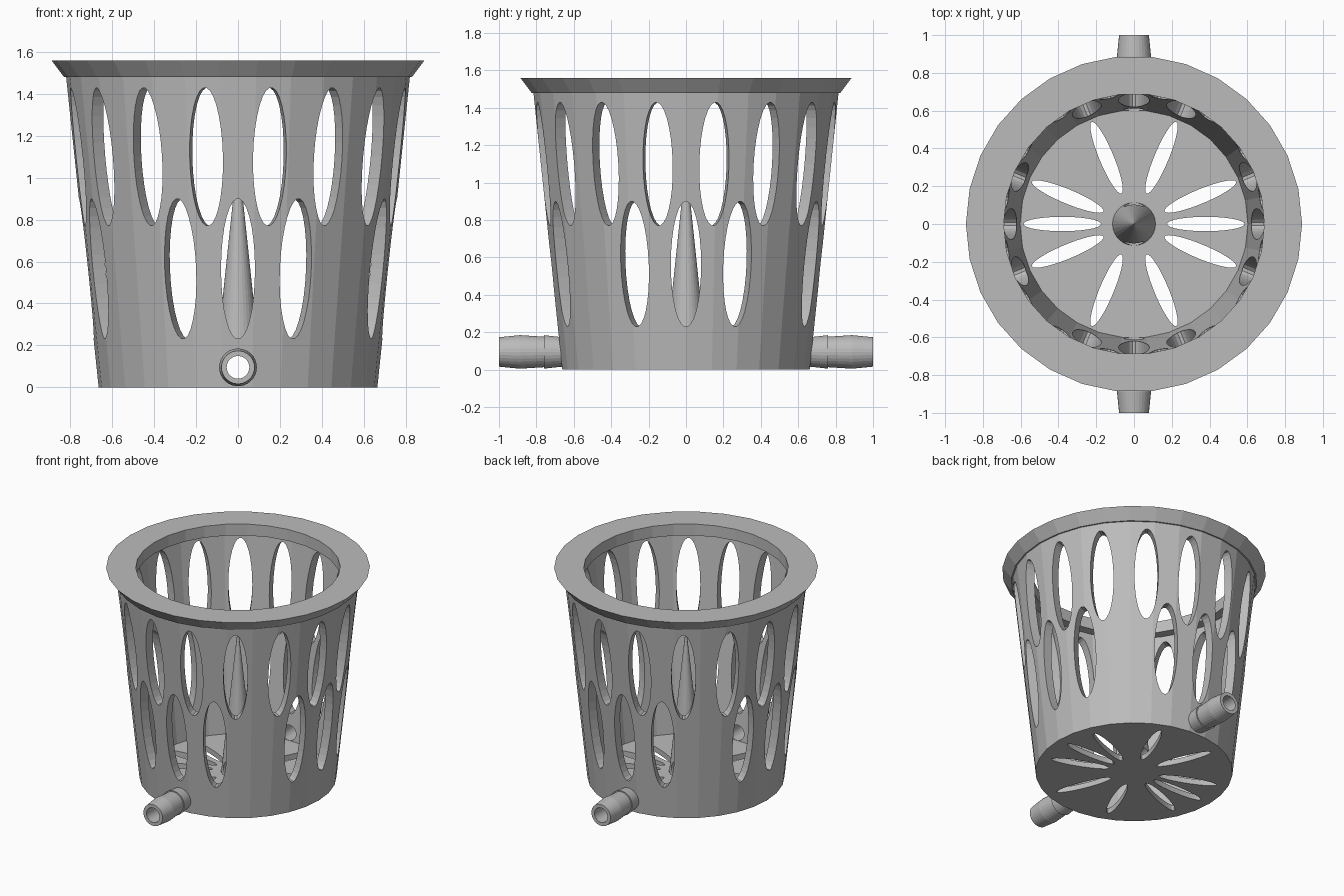
import bpy, bmesh, math
from mathutils import Matrix, Vector

cube = bpy.data.objects.get("Cube")
if cube:
    bpy.data.objects.remove(cube, do_unlink=True)

SIDES = 30
grey = bpy.data.materials.new("plain grey")
grey.use_nodes = True
grey.diffuse_color = (0.5, 0.5, 0.5, 1)
grey.node_tree.nodes["Principled BSDF"].inputs["Base Color"].default_value = (0.5, 0.5, 0.5, 1)


def finish(name, bm):
    """Turn a bmesh into a grey, flat-shaded object."""
    bmesh.ops.remove_doubles(bm, verts=bm.verts, dist=1e-5)
    bmesh.ops.recalc_face_normals(bm, faces=bm.faces)
    mesh = bpy.data.meshes.new(name)
    bm.to_mesh(mesh)
    bm.free()
    mesh.materials.append(grey)
    obj = bpy.data.objects.new(name, mesh)
    bpy.context.collection.objects.link(obj)
    return obj


def lathe(name, profile, matrix=Matrix()):
    """Revolve a closed (radius, height) profile about z."""
    bm = bmesh.new()
    rings = []
    for r, z in profile:
        if r == 0:
            rings.append([bm.verts.new((0, 0, z))] * SIDES)
        else:
            rings.append([bm.verts.new((r * math.cos(a), r * math.sin(a), z))
                          for a in (math.tau * i / SIDES for i in range(SIDES))])
    for lower, upper in zip(rings, rings[1:] + rings[:1]):
        for i in range(SIDES):
            j = (i + 1) % SIDES
            corners = list(dict.fromkeys((lower[i], lower[j], upper[j], upper[i])))
            if len(corners) > 2:
                bm.faces.new(corners)
    bm.transform(matrix)
    return finish(name, bm)


def add_ellipse_prism(bm, centre, axis_u, axis_v, extrude):
    """Elliptical prism: half axes u and v, swept both ways along extrude."""
    loops = []
    for side in (-1, 1):
        loops.append([bm.verts.new(centre + axis_u * math.cos(t) + axis_v * math.sin(t) + extrude * side)
                      for t in (math.tau * i / SIDES for i in range(SIDES))])
    bm.faces.new(loops[0])
    bm.faces.new(loops[1])
    for i in range(SIDES):
        j = (i + 1) % SIDES
        bm.faces.new((loops[0][i], loops[0][j], loops[1][j], loops[1][i]))


def cut(obj, cutter):
    mod = obj.modifiers.new("openings", "BOOLEAN")
    mod.operation = "DIFFERENCE"
    mod.solver = "EXACT"
    mod.object = cutter
    bpy.context.view_layer.objects.active = obj
    bpy.ops.object.modifier_apply(modifier=mod.name)


UP = Vector((0, 0, 1))
PIPE_Z, BORE = 0.095, 0.054

# Tapered basket with floor and flared, overhanging rim
basket = lathe("basket", [
    (0, 0), (0.665, 0), (0.82, 1.48), (0.83, 1.48), (0.89, 1.56),
    (0.69, 1.56), (0.69, 1.475), (0.755, 1.475), (0.603, 0.04), (0, 0.04)])

# Cone standing in the middle of the floor
cone = lathe("centre_cone", [(0, 0.03), (0.115, 0.03), (0, 1.12)])

# Cutters for the wall windows and the floor slots
bm = bmesh.new()
for k in range(16):
    angle = k * math.tau / 16
    out = Vector((math.cos(angle), math.sin(angle), 0))
    side = UP.cross(out)
    if k % 4 != 2:      # lower windows skip the diagonals
        add_ellipse_prism(bm, out * 0.72 + UP * 0.565, side * 0.081, UP * 0.335, out * 0.16)
        if k % 8 != 4:  # floor slots also skip the pipe axis
            add_ellipse_prism(bm, out * 0.38, out * 0.205, side * 0.038, UP * 0.1)
    mid = angle + math.tau / 32
    out = Vector((math.cos(mid), math.sin(mid), 0))
    add_ellipse_prism(bm, out * 0.78 + UP * 1.1, UP.cross(out) * 0.081, UP * 0.33, out * 0.16)
windows = finish("window_cutter", bm)

# Cutter for the straight bore between the two pipes
bm = bmesh.new()
add_ellipse_prism(bm, UP * PIPE_Z, Vector((BORE, 0, 0)), UP * BORE, Vector((0, 1.2, 0)))
bore = finish("bore_cutter", bm)

cut(basket, windows)
cut(basket, bore)
cut(cone, bore)
for cutter in (windows, bore):
    bpy.data.objects.remove(cutter, do_unlink=True)

# Barbed hose pipes at front and back
barbs = [(BORE, 0.63), (0.08, 0.63), (0.08, 0.67), (0.09, 0.76), (0.082, 0.76),
         (0.09, 0.885), (0.09, 0.89), (0.079, 1.0), (BORE, 1.0)]
for name, turn in (("front_pipe", 1), ("back_pipe", -1)):
    lathe(name, barbs, Matrix.Translation((0, 0, PIPE_Z)) @ Matrix.Rotation(turn * math.pi / 2, 4, "X"))
